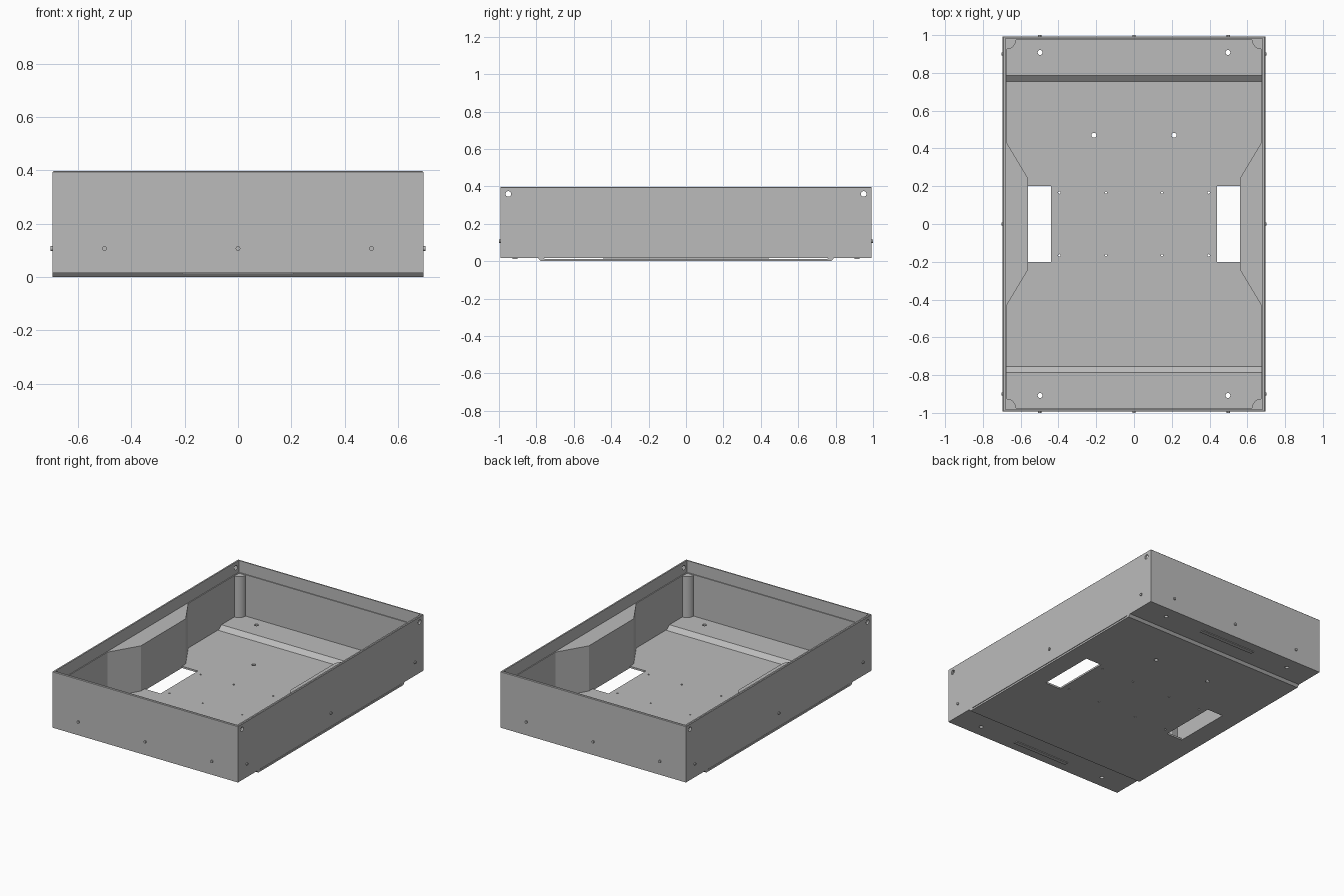
import bpy, bmesh, math
from mathutils import Matrix

cube = bpy.data.objects.get("Cube")
if cube:
    bpy.data.objects.remove(cube, do_unlink=True)

GREY = (0.5, 0.5, 0.5, 1)
steel = bpy.data.materials.new("plain grey")
steel.use_nodes = True
steel.diffuse_color = GREY
steel.node_tree.nodes["Principled BSDF"].inputs["Base Color"].default_value = GREY

HX, HY, TOP = 0.695, 0.993, 0.398
INX, INY = 0.675, 0.975      # inside of the lining
SHELF = 0.318                # top of the lining, posts and side housings
FLOOR, RAISED = 0.012, 0.038


def finish(name, bm):
    bmesh.ops.remove_doubles(bm, verts=bm.verts, dist=1e-6)
    bmesh.ops.recalc_face_normals(bm, faces=bm.faces)
    mesh = bpy.data.meshes.new(name)
    bm.to_mesh(mesh)
    bm.free()
    mesh.materials.append(steel)
    obj = bpy.data.objects.new(name, mesh)
    bpy.context.collection.objects.link(obj)
    return obj


def prism(bm, outline, low, high, place):
    """Extrude a 2D outline; place turns (a, b, depth) into a point."""
    ends = [[bm.verts.new(place(a, b, d)) for a, b in outline] for d in (low, high)]
    n = len(outline)
    bm.faces.new(ends[0][::-1])
    bm.faces.new(ends[1])
    for i in range(n):
        j = (i + 1) % n
        bm.faces.new((ends[0][i], ends[0][j], ends[1][j], ends[1][i]))


def upright(a, b, d):
    return (a, b, d)


def box(bm, x0, x1, y0, y1, z0, z1):
    prism(bm, [(x0, y0), (x1, y0), (x1, y1), (x0, y1)], z0, z1, upright)


def rod(bm, centre, radius, length, axis="Z", sides=16):
    turn = {"Z": Matrix(), "X": Matrix.Rotation(math.pi / 2, 4, "Y"),
            "Y": Matrix.Rotation(math.pi / 2, 4, "X")}[axis]
    bmesh.ops.create_cone(bm, cap_ends=True, segments=sides, radius1=radius,
                          radius2=radius, depth=length,
                          matrix=Matrix.Translation(centre) @ turn)


def cut(obj, cutter):
    mod = obj.modifiers.new("holes", "BOOLEAN")
    mod.operation, mod.solver, mod.object = "DIFFERENCE", "EXACT", cutter
    cutter.hide_render = True
    bpy.context.view_layer.update()
    solid = bpy.data.meshes.new_from_object(
        obj.evaluated_get(bpy.context.evaluated_depsgraph_get()))
    obj.modifiers.clear()
    obj.data = solid
    bpy.data.objects.remove(cutter, do_unlink=True)


# Floor pan: folded sheet with raised ends, swept across the width
bm = bmesh.new()
half_top = [(0.755, FLOOR), (0.787, RAISED), (HY, RAISED)]
half_under = [(HY, 0.016), (0.79, 0.016), (0.775, 0)]
half = half_top + half_under
outline = half + [(-y, z) for y, z in reversed(half)]
prism(bm, outline, -HX, HX, lambda y, z, x: (x, y, z))
floor_pan = finish("floor_pan", bm)

# Openings and mounting holes through the floor
bm = bmesh.new()
for s in (-1, 1):
    box(bm, min(s * 0.44, s * 0.56), max(s * 0.44, s * 0.56), -0.2, 0.2, -0.1, 0.1)
    rod(bm, (s * 0.212, 0.47, 0), 0.013, 0.3)
    for t in (-1, 1):
        rod(bm, (s * 0.497, t * 0.908, 0), 0.013, 0.3)
        for x in (0.148, 0.396):
            rod(bm, (s * x, t * 0.166, 0), 0.006, 0.3)
cut(floor_pan, finish("floor_cutter", bm))

# Wall frame: rectangular rings joined into a closed section
bm = bmesh.new()
section = [(HX, HY, 0.016), (HX, HY, TOP - 0.004), (HX - 0.004, HY - 0.004, TOP),
           (0.681, 0.981, TOP), (0.681, 0.981, SHELF),
           (INX, INY, SHELF), (INX, INY, 0.016)]
rings = [[bm.verts.new((a * x, b * y, z)) for a, b in ((-1, -1), (1, -1), (1, 1), (-1, 1))]
         for x, y, z in section]
for k, ring in enumerate(rings):
    following = rings[(k + 1) % len(rings)]
    for i in range(4):
        j = (i + 1) % 4
        bm.faces.new((ring[i], ring[j], following[j], following[i]))
walls = finish("wall_frame", bm)

# Round holes near the top corners of the side walls
bm = bmesh.new()
for y in (-0.95, 0.95):
    rod(bm, (0, y, 0.36), 0.015, 2, "X", 24)
cut(walls, finish("wall_cutter", bm))

# Side housings with slanted ends
for s, name in ((1, "left_housing"), (-1, "right_housing")):
    bm = bmesh.new()
    plan = [(s * 0.68, -0.44), (s * 0.56, -0.24), (s * 0.56, 0.24), (s * 0.68, 0.44)]
    prism(bm, plan, 0.008, SHELF, upright)
    finish(name, bm)

# Rounded corner posts
bm = bmesh.new()
for s in (-1, 1):
    for t in (-1, 1):
        arc = [(s * (INX - 0.05 * math.cos(a)), t * (INY - 0.05 * math.sin(a)))
               for a in (math.pi / 2 * i / 10 for i in range(11))]
        prism(bm, [(s * (INX + 0.002), t * (INY + 0.002))] + arc, 0.03, SHELF - 0.003, upright)
posts = finish("corner_posts", bm)

# Small screw heads around the outside
bm = bmesh.new()
for s in (-1, 1):
    for x in (-0.5, 0, 0.5):
        rod(bm, (x, s * 0.995, 0.107), 0.009, 0.01, "Y", 12)
    for y in (-0.9, 0, 0.9):
        rod(bm, (s * 0.697, y, 0.107), 0.009, 0.01, "X", 12)
screws = finish("screw_heads", bm)

# Thin strips under the raised ends
bm = bmesh.new()
for y in (-0.914, 0.914):
    box(bm, -0.21, 0.21, y - 0.014, y + 0.014, 0.011, 0.018)
finish("underside_strips", bm)

# Smooth the round parts while keeping sharp edges
bpy.ops.object.select_all(action="DESELECT")
for obj in (posts, screws):
    obj.select_set(True)
bpy.context.view_layer.objects.active = posts
bpy.ops.object.shade_smooth_by_angle(angle=math.radians(35))
